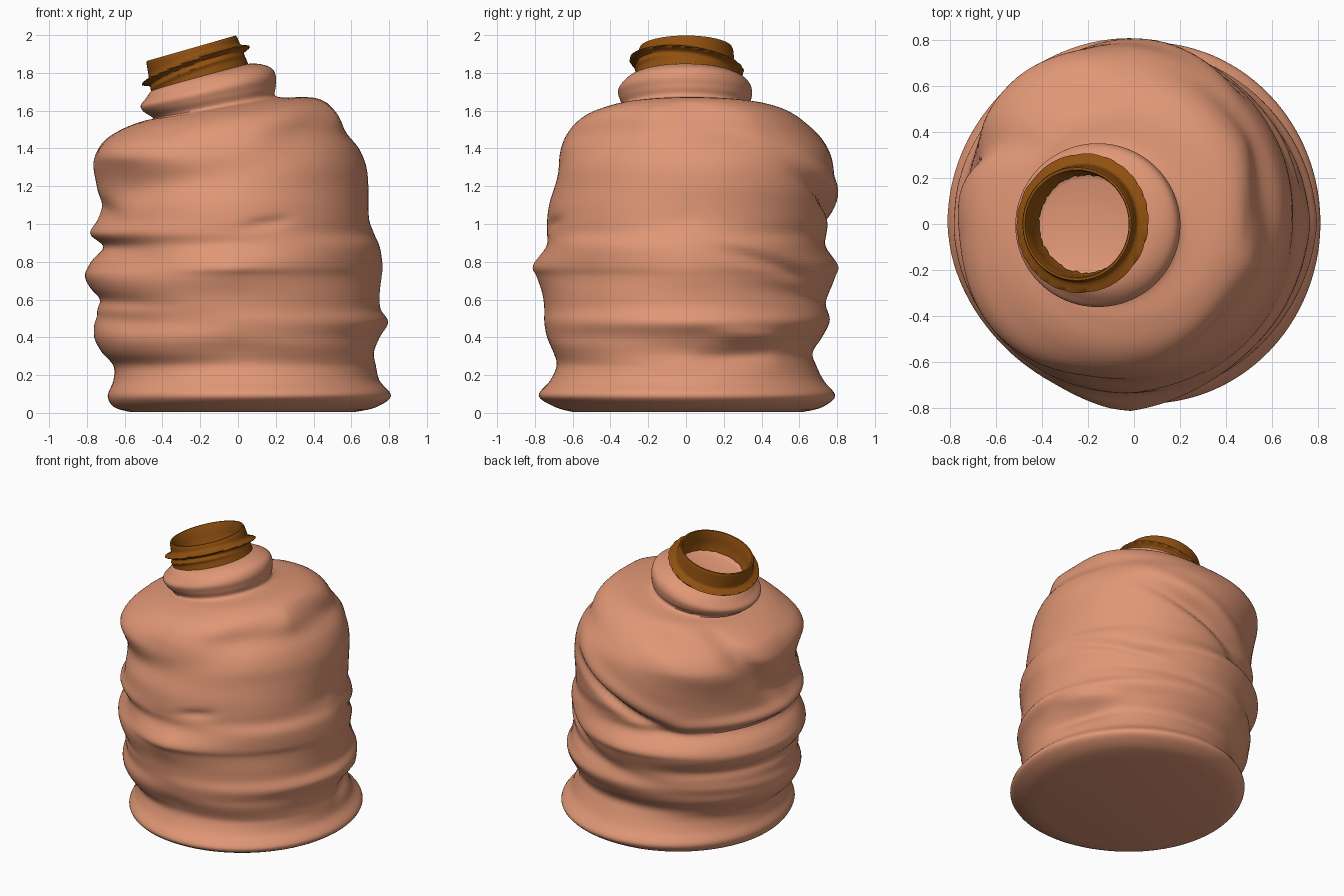
import bpy, bmesh, math, random
from mathutils import Vector, Matrix

random.seed(4)
SEG = 112

def material(name, rgb):
    m = bpy.data.materials.new(name)
    m.diffuse_color = (*rgb, 1)
    return m

def skin(name, rings, mat, caps=False):
    """Bridge a list of closed rings (equal point counts) into a smooth mesh."""
    bm = bmesh.new()
    vs = [[bm.verts.new(p) for p in r] for r in rings]
    n = len(rings[0])
    for a, b in zip(vs, vs[1:]):
        for j in range(n):
            k = (j + 1) % n
            bm.faces.new((a[j], a[k], b[k], b[j]))
    if caps:
        bm.faces.new(list(reversed(vs[0])))
        bm.faces.new(vs[-1])
    me = bpy.data.meshes.new(name)
    bm.to_mesh(me)
    bm.free()
    ob = bpy.data.objects.new(name, me)
    bpy.context.collection.objects.link(ob)
    me.materials.append(mat)
    bpy.context.view_layer.objects.active = ob
    ob.select_set(True)
    bpy.ops.object.shade_smooth_by_angle(angle=math.radians(50))
    ob.select_set(False)
    return ob

def catmull(a, b, c, d, t):
    return [0.5 * (2*q + (r-p)*t + (2*p-5*q+4*r-s)*t*t + (3*q-p-3*r+s)*t**3)
            for p, q, r, s in zip(a, b, c, d)]

# Body rings: z, left, right, front, back extents
LOWER = [
    (0.005, -0.57, 0.62, -0.60, 0.62), (0.03, -0.655, 0.73, -0.69, 0.72),
    (0.09, -0.69, 0.81, -0.78, 0.79), (0.17, -0.66, 0.75, -0.72, 0.73),
    (0.25, -0.66, 0.73, -0.685, 0.69), (0.32, -0.72, 0.72, -0.70, 0.67),
    (0.40, -0.76, 0.75, -0.735, 0.72), (0.48, -0.74, 0.795, -0.75, 0.76),
    (0.55, -0.75, 0.755, -0.75, 0.76), (0.63, -0.77, 0.75, -0.76, 0.76),
    (0.72, -0.81, 0.76, -0.79, 0.79), (0.78, -0.79, 0.765, -0.81, 0.805),
    (0.88, -0.74, 0.75, -0.74, 0.74), (0.95, -0.785, 0.72, -0.735, 0.745),
    (1.02, -0.75, 0.695, -0.735, 0.765), (1.10, -0.745, 0.69, -0.725, 0.775),
    (1.20, -0.75, 0.69, -0.70, 0.785), (1.30, -0.765, 0.68, -0.69, 0.78),
]
# Shoulder and neck rings: the same with a tilt after z
UPPER = [
    (1.38, 0.02, -0.755, 0.645, -0.67, 0.76), (1.46, 0.03, -0.71, 0.59, -0.64, 0.71),
    (1.53, 0.066, -0.64, 0.565, -0.59, 0.64), (1.58, 0.098, -0.56, 0.51, -0.52, 0.57),
    (1.615, 0.136, -0.49, 0.40, -0.42, 0.48), (1.637, 0.17, -0.45, 0.21, -0.335, 0.335),
    (1.69, 0.19, -0.50, 0.20, -0.35, 0.345), (1.74, 0.22, -0.515, 0.20, -0.36, 0.35),
    (1.785, 0.24, -0.485, 0.175, -0.33, 0.33), (1.82, 0.25, -0.46, 0.11, -0.29, 0.285),
    (1.835, 0.26, -0.44, 0.04, -0.245, 0.245), (1.82, 0.26, -0.40, 0.00, -0.20, 0.20),
]
KEYS = [(r[0], 0.0) + r[1:] for r in LOWER] + UPPER

# Crumple creases: start angle, start z, end angle, end z, width, depth (negative = ridge)
FOLDS = [
    (50, 1.25, 120, 0.88, 0.045, 0.055), (50, 1.36, 120, 0.99, 0.06, -0.025),
    (140, 1.58, 176, 1.12, 0.12, 0.06), (170, 1.12, 215, 1.04, 0.06, 0.03),
    (95, 1.50, 145, 1.30, 0.12, -0.03), (195, 1.40, 250, 1.38, 0.09, -0.045),
    (95, 1.60, 125, 1.56, 0.04, 0.03), (200, 0.80, 255, 0.78, 0.07, 0.03),
    (110, 0.88, 220, 0.87, 0.04, 0.03), (120, 0.62, 235, 0.58, 0.04, 0.03),
    (125, 0.50, 210, 0.45, 0.04, -0.02), (10, 0.88, 75, 0.65, 0.04, 0.03),
    (30, 0.66, 110, 0.55, 0.05, 0.025), (5, 0.28, 40, 0.30, 0.05, 0.03),
    (12, 0.42, 45, 0.40, 0.04, -0.03), (200, 1.12, 300, 1.35, 0.08, 0.02),
    (275, 0.99, 295, 1.02, 0.03, 0.018), (290, 1.45, 335, 1.53, 0.09, 0.03),
    (-15, 1.56, 25, 1.50, 0.08, 0.04),
]

def crumple(deg, z):
    d = 0
    for a0, z0, a1, z1, w, depth in FOLDS:
        mid, half = (a0 + a1) / 2, (a1 - a0) / 2
        u = ((deg - mid + 180) % 360 - 180) / half
        if abs(u) < 1.3:
            fade = math.cos(u / 1.3 * math.pi / 2) ** 1.2
            zc = z0 + (z1 - z0) * (u + 1) / 2
            d -= depth * fade * math.exp(-((z - zc) / w) ** 2)
    return d

def body_ring(key):
    z, tilt, l, r, f, b = key
    pts = []
    amount = max(0, min(1, (1.625 - z) / 0.05))
    # the diagonals between the silhouettes are stretched smoother
    band = max(0, min(1, (z - 0.25) / 0.12, (1.25 - z) / 0.2))
    for j in range(SEG):
        a = 2 * math.pi * j / SEG
        c, s = math.cos(a), math.sin(a)
        rad = math.hypot((r - l) / 2 * c, (b - f) / 2 * s)
        d = amount * crumple(math.degrees(a), z)
        calm = (0.75 if s < 0 else 0.5) if c > 0 else (0.4 if s < 0 else 0)
        d += calm * band * abs(math.sin(2 * a)) * (0.738 - rad)
        x = (l + r) / 2 + ((r - l) / 2 + d) * c
        y = (f + b) / 2 + ((b - f) / 2 + d) * s
        pts.append((x, y, max(0, z + tilt * x)))
    return pts

# Crumpled body with foot rim, shoulder, bulging neck and closed neck top
rings = []
for i in range(len(KEYS) - 1):
    p, s = KEYS[max(i - 1, 0)], KEYS[min(i + 2, len(KEYS) - 1)]
    for t in range(5):
        rings.append(body_ring(catmull(p, KEYS[i], KEYS[i + 1], s, t / 5)))
rings.append(body_ring(KEYS[-1]))
skin("crumpled_body", rings, material("salmon clay", (0.75, 0.31, 0.18)), True)

# Mouth collar: tilted lathe, outside up, over the lip, inside down
frame = Matrix.Translation((-0.20, 0, 1.765)) @ Matrix.Rotation(math.radians(-16), 4, 'Y')
OUTER = [(0.27 - 0.02 * k / 24, -0.02 + 0.18 * k / 24) for k in range(25)]
INNER = [(0.245, 0.172), (0.235, 0.172), (0.23, 0.16), (0.226, 0.10),
         (0.222, 0.06), (0.212, 0.03)]
collar = []
for i, (r, t) in enumerate(OUTER + INNER):
    ring = []
    for j in range(SEG):
        a = 2 * math.pi * j / SEG
        rr, tt = r, t
        if i < len(OUTER):  # slanted thread ridge and a faint second turn
            tc = 0.078 + 0.018 * math.cos(a) - 0.032 * math.sin(a)
            rr += 0.045 * math.exp(-((t - tc) / 0.012) ** 2)
            rr += 0.012 * max(0, math.cos(a - 4.6)) * math.exp(-((t - tc + 0.045) / 0.012) ** 2)
        elif i == len(OUTER + INNER) - 1:  # ragged inner edge
            rr += random.uniform(-0.004, 0.004)
        ring.append(frame @ Vector((rr * math.cos(a), rr * math.sin(a), tt)))
    collar.append(ring)
skin("mouth_collar", collar, material("dark amber", (0.28, 0.08, 0.005)))
